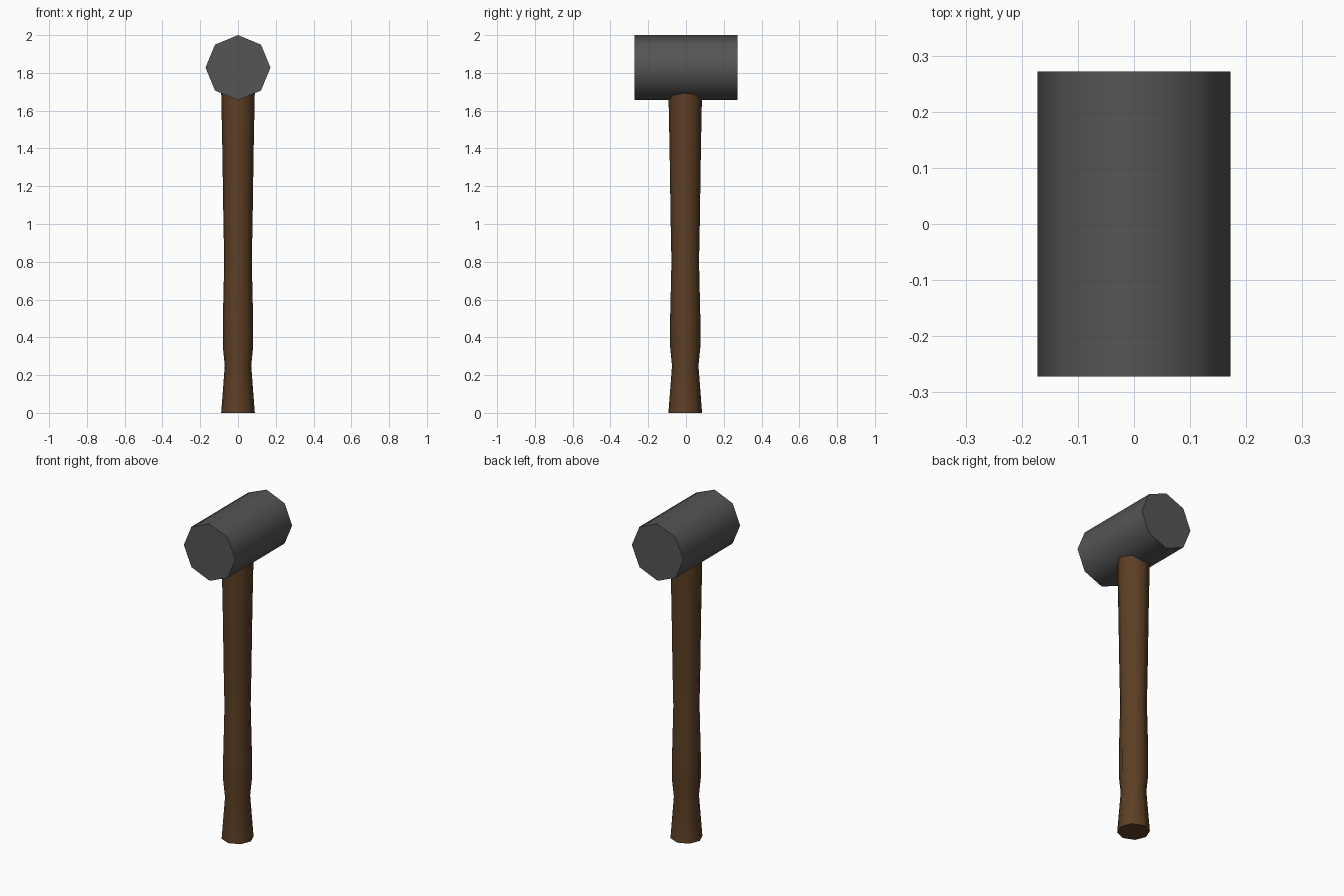
import bpy, bmesh, math
from mathutils import Matrix

if "Cube" in bpy.data.objects:
    bpy.data.objects.remove(bpy.data.objects["Cube"])


def material(name, rgb):
    m = bpy.data.materials.new(name)
    m.diffuse_color = (*rgb, 1)
    m.use_nodes = True
    m.node_tree.nodes["Principled BSDF"].inputs["Base Color"].default_value = m.diffuse_color
    return m


def lathe(name, profile, mat, matrix, sides=8):
    """Octagonal turned solid from (height, radius) rings, smooth sides and flat caps."""
    bm = bmesh.new()
    rings = []
    for h, r in profile:
        rings.append([bm.verts.new((r * math.cos(2 * math.pi * i / sides),
                                    r * math.sin(2 * math.pi * i / sides), h))
                      for i in range(sides)])
    for a, b in zip(rings, rings[1:]):
        for i in range(sides):
            j = (i + 1) % sides
            bm.faces.new((a[i], a[j], b[j], b[i]))
    bm.faces.new(rings[0][::-1])
    bm.faces.new(rings[-1])
    bm.transform(matrix)
    bmesh.ops.recalc_face_normals(bm, faces=bm.faces)
    mesh = bpy.data.meshes.new(name)
    bm.to_mesh(mesh)
    bm.free()
    mesh.materials.append(mat)
    ob = bpy.data.objects.new(name, mesh)
    bpy.context.collection.objects.link(ob)
    bpy.ops.object.select_all(action='DESELECT')
    ob.select_set(True)
    bpy.context.view_layer.objects.active = ob
    bpy.ops.object.shade_smooth_by_angle(angle=math.radians(50))
    return ob


wood = material("brown wood", (0.11, 0.05, 0.018))
iron = material("dark grey iron", (0.09, 0.09, 0.09))

# handle: flared foot, narrow neck, swollen grip, widening towards the head
lathe("handle",
      [(0, 0.089), (0.25, 0.070), (0.35, 0.080), (0.50, 0.080),
       (0.80, 0.073), (1.00, 0.077), (1.40, 0.083), (1.70, 0.089)],
      wood, Matrix.Translation((0, -0.004, 0)))

# head: octagonal prism lying along y
lathe("head", [(-0.272, 0.172), (0.272, 0.172)], iron,
      Matrix.Translation((0, 0, 1.828)) @ Matrix.Rotation(math.pi / 2, 4, 'X'))
